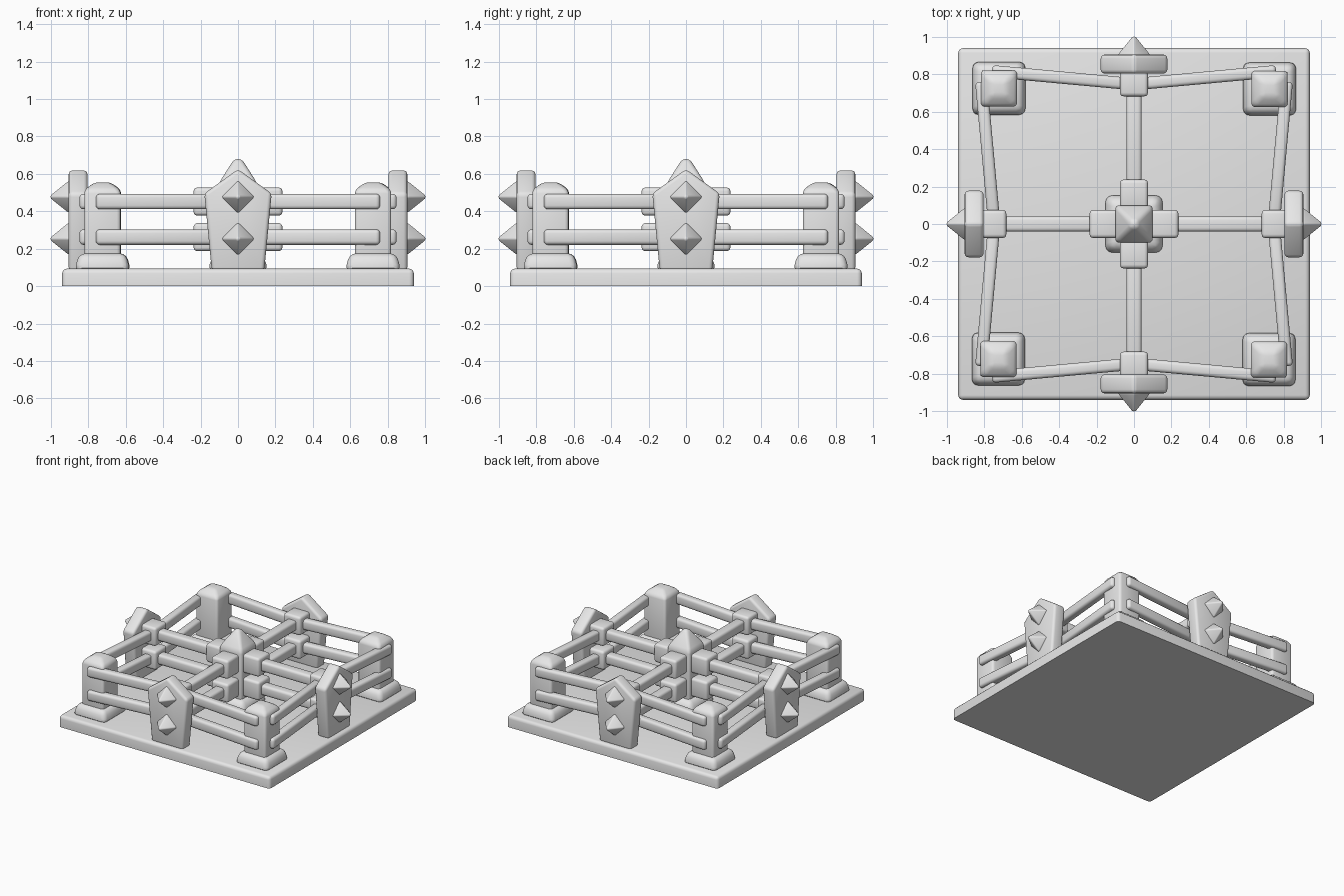
import bpy, bmesh
from math import pi
from mathutils import Vector, Matrix

cube = bpy.data.objects.get("Cube")
if cube:
    bpy.data.objects.remove(cube, do_unlink=True)

GREY = (0.8, 0.8, 0.8, 1)
grey = bpy.data.materials.new("plain_grey")
grey.use_nodes = True
grey.diffuse_color = GREY
grey.node_tree.nodes["Principled BSDF"].inputs["Base Color"].default_value = GREY


def finish(name, bm, bevel, matrix, keep_below=None, segments=3):
    """Round the edges, place the mesh and smooth it."""
    bmesh.ops.recalc_face_normals(bm, faces=bm.faces[:])
    edges = [e for e in bm.edges if keep_below is None
             or max(v.co.z for v in e.verts) > keep_below]
    bmesh.ops.bevel(bm, geom=edges, offset=bevel, segments=segments,
                    profile=0.5, affect='EDGES', clamp_overlap=True)
    bm.transform(matrix)
    mesh = bpy.data.meshes.new(name)
    bm.to_mesh(mesh)
    bm.free()
    mesh.materials.append(grey)
    obj = bpy.data.objects.new(name, mesh)
    bpy.context.collection.objects.link(obj)
    bpy.ops.object.select_all(action='DESELECT')
    obj.select_set(True)
    bpy.context.view_layer.objects.active = obj
    bpy.ops.object.shade_smooth_by_angle(angle=0.6)
    return obj


def stack(name, rings, bevel, matrix=Matrix(), keep_below=None, turned=False):
    """Loft square rings given as (half width, height)."""
    bm = bmesh.new()
    corners = [(1, 0), (0, 1), (-1, 0), (0, -1)] if turned else [(1, 1), (-1, 1), (-1, -1), (1, -1)]
    loops = [[bm.verts.new((cx * h, cy * h, z)) for cx, cy in corners] for h, z in rings]
    for low, high in zip(loops, loops[1:]):
        for i in range(4):
            j = (i + 1) % 4
            bm.faces.new((low[i], low[j], high[j], high[i]))
    bm.faces.new(loops[0][::-1])
    bm.faces.new(loops[-1])
    return finish(name, bm, bevel, matrix, keep_below)


def box(name, centre, size, bevel, matrix=Matrix()):
    bm = bmesh.new()
    bmesh.ops.create_cube(bm, size=1)
    bmesh.ops.scale(bm, vec=size, verts=bm.verts)
    return finish(name, bm, bevel, matrix @ Matrix.Translation(centre))


def rail(name, start, end, width, height, matrix):
    a, b = Vector(start), Vector(end)
    d = b - a
    turn = d.to_track_quat('X', 'Z').to_matrix().to_4x4()
    return box(name, (0, 0, 0), (d.length, width, height), 0.02,
               matrix @ Matrix.Translation((a + b) / 2) @ turn)


# Base slab, sharp along the ground
stack("base_slab", [(0.94, 0), (0.94, 0.093)], 0.025, keep_below=0.01)

# Central post with a tall point and a rounded foot
stack("centre_foot", [(0.165, 0.08), (0.13, 0.175)], 0.04)
stack("centre_post", [(0.1, 0.1), (0.1, 0.555), (0.02, 0.68)], 0.02)

RAIL_HEIGHTS = {"lower": 0.262, "upper": 0.452}
plate_outline = [(-0.14, 0.08), (0.14, 0.08), (0.18, 0.495), (0, 0.625), (-0.18, 0.495)]

for k, side in enumerate(("front", "left", "back", "right")):
    spin = Matrix.Rotation(k * pi / 2, 4, 'Z')

    # Corner post and its foot
    corner = spin @ Matrix.Translation((0.722, -0.725, 0))
    stack(side + "_corner_foot", [(0.15, 0.08), (0.125, 0.175)], 0.035, corner)
    stack(side + "_corner_post", [(0.097, 0.1), (0.097, 0.515), (0.04, 0.555)], 0.02, corner)

    # Pointed plate in the middle of the side
    bm = bmesh.new()
    face = bm.faces.new([bm.verts.new((x, -0.905, z)) for x, z in plate_outline])
    grown = bmesh.ops.extrude_face_region(bm, geom=[face])
    bmesh.ops.translate(bm, vec=(0, 0.1, 0),
                        verts=[v for v in grown["geom"] if isinstance(v, bmesh.types.BMVert)])
    finish(side + "_plate", bm, 0.02, spin)

    # Diamond spikes on the plate
    for level, z in (("lower", 0.253), ("upper", 0.477)):
        aim = spin @ Matrix.Translation((0, -0.89, z)) @ Matrix.Rotation(pi / 2, 4, 'X')
        stack(f"{side}_{level}_spike", [(0.088, 0), (0.088, 0.018), (0.012, 0.112)],
              0.016, aim, turned=True)

    # Rails with their connector blocks
    for level, z in RAIL_HEIGHTS.items():
        tag = f"{side}_{level}"
        for hand, s in (("left", 1), ("right", -1)):
            rail(f"{tag}_{hand}_outer_rail", (s * 0.03, -0.75, z), (s * 0.76, -0.817, z),
                 0.065, 0.082, spin)
        rail(tag + "_inner_rail", (0, -0.1, z), (0, -0.75, z), 0.082, 0.082, spin)
        box(tag + "_plate_block", (0, -0.75, z), (0.15, 0.135, 0.15), 0.02, spin)
        box(tag + "_centre_block", (0, -0.16, z), (0.15, 0.155, 0.15), 0.02, spin)
